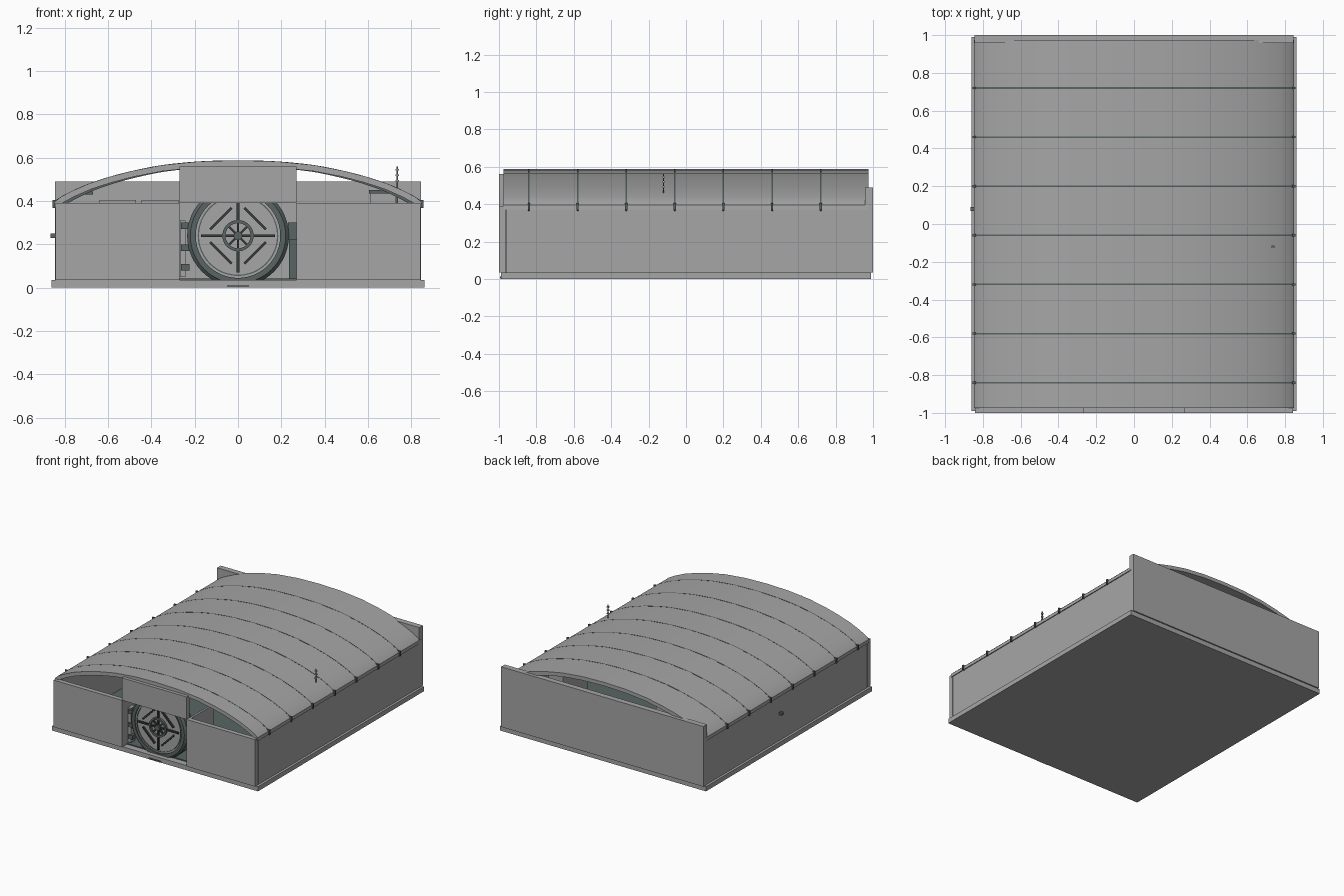
import bpy, bmesh, math
from mathutils import Matrix, Vector

if "Cube" in bpy.data.objects:
    bpy.data.objects.remove(bpy.data.objects["Cube"])


def material(name, rgb):
    m = bpy.data.materials.new(name)
    m.diffuse_color = (*rgb, 1)
    m.use_nodes = True
    m.node_tree.nodes["Principled BSDF"].inputs["Base Color"].default_value = m.diffuse_color
    return m


GREY = material("concrete_grey", (0.38, 0.38, 0.38))
DARK = material("dark_green_grey", (0.10, 0.13, 0.125))
BLACK = material("near_black", (0.04, 0.045, 0.045))


def finish(name, bm, mat, smooth=False):
    bmesh.ops.recalc_face_normals(bm, faces=bm.faces)
    me = bpy.data.meshes.new(name)
    bm.to_mesh(me)
    bm.free()
    me.materials.append(mat)
    ob = bpy.data.objects.new(name, me)
    bpy.context.collection.objects.link(ob)
    if smooth:
        bpy.context.view_layer.objects.active = ob
        ob.select_set(True)
        bpy.ops.object.shade_smooth_by_angle(angle=math.radians(35))
        ob.select_set(False)
    return ob


def box(name, x0, x1, y0, y1, z0, z1, mat=GREY):
    bm = bmesh.new()
    mtx = Matrix.Translation(((x0 + x1) / 2, (y0 + y1) / 2, (z0 + z1) / 2)) \
        @ Matrix.Diagonal((x1 - x0, y1 - y0, z1 - z0, 1))
    bmesh.ops.create_cube(bm, size=1, matrix=mtx)
    return finish(name, bm, mat)


def extrude_xz(name, pts, y0, y1, mat, smooth=False):
    bm = bmesh.new()
    face = bm.faces.new([bm.verts.new((x, y0, z)) for x, z in pts])
    ext = bmesh.ops.extrude_face_region(bm, geom=[face])
    verts = [v for v in ext["geom"] if isinstance(v, bmesh.types.BMVert)]
    bmesh.ops.translate(bm, verts=verts, vec=(0, y1 - y0, 0))
    return finish(name, bm, mat, smooth)


def ring(name, r0, r1, y0, y1, mat, cz=0.24, n=48, bevel=0.0):
    # turned ring (or disc when r0 is 0) facing the front
    prof = [(r0, y0), (r1 - bevel, y0), (r1, y0 + bevel), (r1, y1), (r0, y1)]
    bm = bmesh.new()
    rows = [[bm.verts.new((r * math.cos(a), y, cz + r * math.sin(a))) for r, y in prof]
            for a in (2 * math.pi * i / n for i in range(n))]
    for i in range(n):
        a, b = rows[i], rows[(i + 1) % n]
        for j in range(5):
            k = (j + 1) % 5
            bm.faces.new((a[j], a[k], b[k], b[j]))
    bmesh.ops.remove_doubles(bm, verts=bm.verts, dist=1e-5)
    return finish(name, bm, mat, True)


def door_bar(name, centre, length, width, angle, y0, y1, mat):
    bm = bmesh.new()
    mtx = Matrix.Translation((centre[0], (y0 + y1) / 2, 0.24 + centre[1])) \
        @ Matrix.Rotation(-angle, 4, 'Y') @ Matrix.Diagonal((length, y1 - y0, width, 1))
    bmesh.ops.create_cube(bm, size=1, matrix=mtx)
    return finish(name, bm, mat)


# Base slab, floor and walls
box("base_slab", -0.86, 0.86, -0.99, 0.99, 0, 0.035)
box("inner_floor", -0.81, 0.81, -0.94, 0.95, 0.03, 0.042, DARK)
box("back_wall", -0.845, 0.845, 0.957, 1.0, 0.035, 0.49)
for side, s in (("left", -1), ("right", 1)):
    xs = sorted((s * 0.81, s * 0.842))
    box(side + "_wall", *xs, -0.96, 0.96, 0.035, 0.395)
    xs = sorted((s * 0.27, s * 0.842))
    box(side + "_front_wall", *xs, -1.0, -0.965, 0.035, 0.39)
    xs = sorted((s * 0.27, s * 0.285))
    box(side + "_passage_wall", *xs, -0.965, -0.70, 0.035, 0.39)
box("door_lintel", -0.27, 0.27, -1.0, -0.965, 0.39, 0.56)
box("base_plate", -0.05, 0.05, -0.995, -0.989, 0.002, 0.012, DARK)

# Vaulted roof: half outline mirrored, then thickened inward
half = [(0.848, 0.37), (0.846, 0.395), (0.825, 0.415), (0.77, 0.445), (0.69, 0.48),
        (0.59, 0.513), (0.48, 0.541), (0.35, 0.566), (0.18, 0.583), (0, 0.588)]
outer = half + [(-x, z) for x, z in half[-2::-1]]


def offset(pts, d):
    out = []
    for i, p in enumerate(pts):
        a, b = Vector(pts[max(i - 1, 0)]), Vector(pts[min(i + 1, len(pts) - 1)])
        t = (b - a).normalized()
        out.append((p[0] + t.y * d, p[1] - t.x * d))
    return out


def spline(pts, n):
    # smooth curve through the outline
    out = []
    for i in range(len(pts) - 1):
        p = [Vector(pts[min(max(i + k, 0), len(pts) - 1)]) for k in (-1, 0, 1, 2)]
        for j in range(n):
            t = j / n
            v = 0.5 * (2 * p[1] + (p[2] - p[0]) * t + (2 * p[0] - 5 * p[1] + 4 * p[2] - p[3]) * t * t
                       + (3 * p[1] - p[0] - 3 * p[2] + p[3]) * t ** 3)
            out.append((v.x, v.y))
    return out + [pts[-1]]


inner = offset(outer, -0.028)
if inner[len(inner) // 2][1] > 0.588:
    inner = offset(outer, 0.028)
extrude_xz("vault_roof", outer + inner[::-1], -0.975, 0.975, GREY, True)

# Thin ribs that just break through the roof skin between its folds
fine = spline(outer, 6)
fine_in = [(x * 0.96, z - 0.03) for x, z in fine]
for i in range(7):
    y = -0.84 + 0.26 * i
    extrude_xz("roof_rib", fine + fine_in[::-1], y - 0.004, y + 0.004, DARK)
    for s in (-1, 1):
        xs = sorted((s * 0.835, s * 0.856))
        box("rib_foot", *xs, y - 0.006, y + 0.006, 0.368, 0.405, DARK)

# Round door
ring("door_rim", 0.195, 0.235, -0.955, -0.86, DARK, bevel=0.015)
ring("door_disc", 0, 0.205, -0.945, -0.87, GREY)
ring("door_inner_band", 0.18, 0.186, -0.949, -0.94, DARK)
ring("hub_ring", 0.058, 0.072, -0.962, -0.94, DARK)
ring("hub_cap", 0, 0.02, -0.968, -0.94, DARK, n=24)
for k in range(8):
    a = k * math.pi / 4
    door_bar("hub_spoke", (0.037 * math.cos(a), 0.037 * math.sin(a)), 0.045, 0.011, a, -0.958, -0.94, BLACK)
for k in range(4):
    a = k * math.pi / 2
    door_bar("cross_bar", (0.12 * math.cos(a), 0.12 * math.sin(a)), 0.10, 0.012, a, -0.958, -0.94, BLACK)
    b = a + math.pi / 4
    door_bar("diamond_bar", (0.112 * math.cos(b), 0.112 * math.sin(b)), 0.14, 0.012,
             b + math.pi / 2, -0.958, -0.94, BLACK)

# Door hinge and track fittings
box("hinge_post", -0.268, -0.243, -0.93, -0.88, 0.05, 0.31)
for z in (0.08, 0.17, 0.27):
    box("hinge_knuckle", -0.262, -0.225, -0.94, -0.90, z, z + 0.03, DARK)
box("door_track", 0.235, 0.27, -0.90, -0.86, 0.04, 0.24, DARK)
box("door_latch", 0.23, 0.27, -0.94, -0.90, 0.22, 0.30, DARK)

# Furnishings glimpsed under the roof
for x in (-0.64, -0.445):
    box("cabinet", x, x + 0.17, 0.45, 0.75, 0.042, 0.405)
box("locker", 0.61, 0.73, 0.3, 0.6, 0.042, 0.435)
box("locker_top", 0.605, 0.735, 0.29, 0.61, 0.435, 0.45, DARK)
box("wall_lamp", -0.72, -0.67, 0.5, 0.58, 0.43, 0.443, DARK)

# Small mast through the roof and side knob
box("mast_pole", 0.732, 0.738, -0.123, -0.117, 0.39, 0.56, DARK)
for z in (0.49, 0.515, 0.54):
    box("mast_rung", 0.727, 0.743, -0.126, -0.114, z, z + 0.008, GREY)
box("side_knob", -0.865, -0.84, 0.07, 0.09, 0.23, 0.25, DARK)
